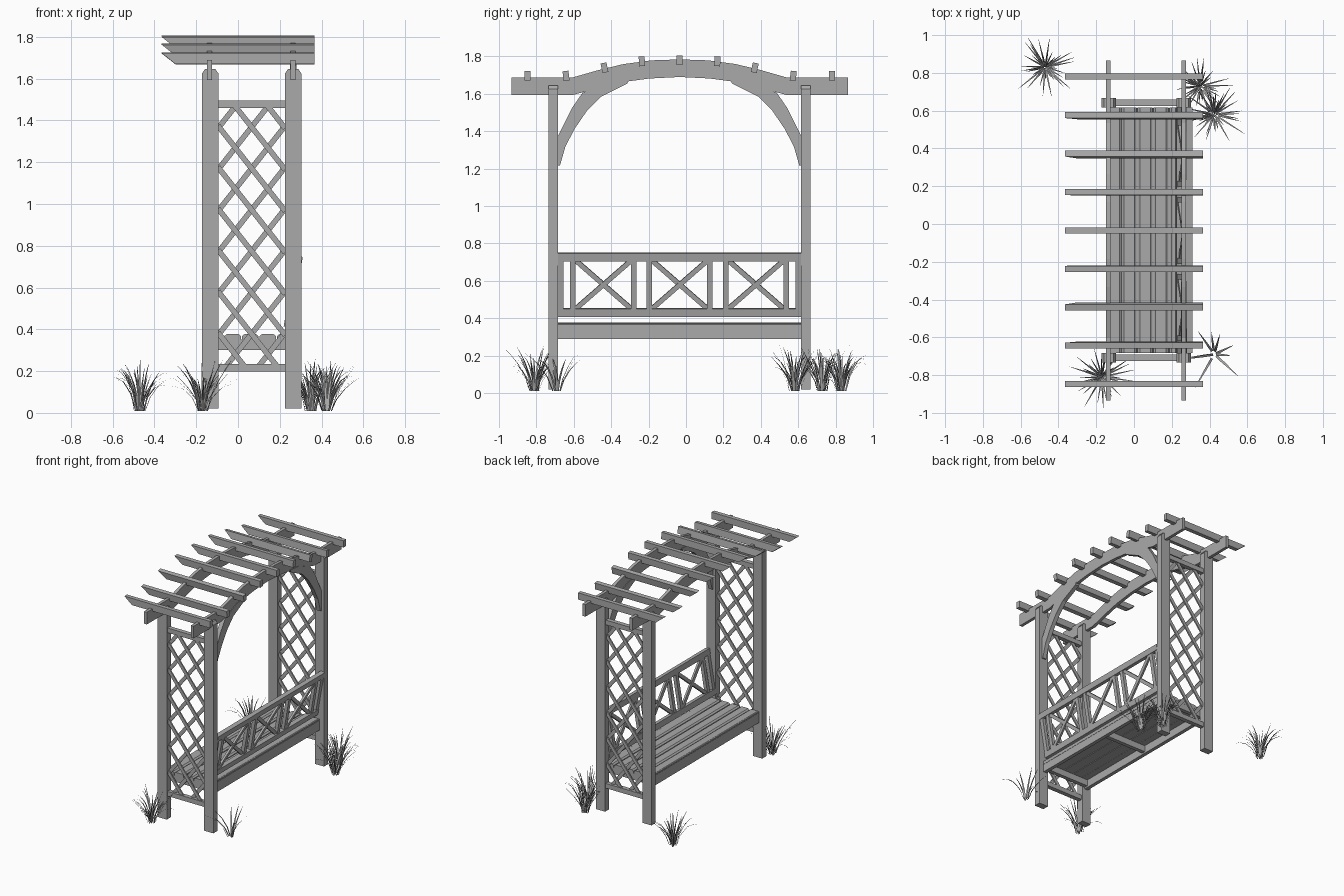
import bpy, bmesh, math, random
from mathutils import Matrix, Vector

if "Cube" in bpy.data.objects:
    bpy.data.objects.remove(bpy.data.objects["Cube"])
random.seed(4)
YC = -0.034            # middle of the arbour along its length
POST_Y = 0.675         # post distance from that middle
FRONT_X, BACK_X = -0.133, 0.264


def material(name, value):
    mat = bpy.data.materials.new(name)
    mat.use_nodes = True
    mat.diffuse_color = (value, value, value, 1)
    mat.node_tree.nodes["Principled BSDF"].inputs["Base Color"].default_value = (value, value, value, 1)
    return mat


WOOD = material("grey wood", 0.4)
GRASS = material("grey grass", 0.4)


def finish(name, bm, mat=WOOD):
    bmesh.ops.recalc_face_normals(bm, faces=bm.faces)
    mesh = bpy.data.meshes.new(name)
    bm.to_mesh(mesh)
    bm.free()
    mesh.materials.append(mat)
    obj = bpy.data.objects.new(name, mesh)
    bpy.context.collection.objects.link(obj)
    return obj


def box(bm, centre, size, axis="Y", angle=0.0):
    m = Matrix.Translation(centre) @ Matrix.Rotation(angle, 4, axis) @ Matrix.Diagonal((*size, 1))
    bmesh.ops.create_cube(bm, size=1, matrix=m)


def prism(bm, points, axis, lo, hi):
    """Extrude a profile along x (points are y, z) or along y (points are x, z)."""
    place = (lambda a, b, t: (t, a, b)) if axis == "X" else (lambda a, b, t: (a, t, b))
    low = [bm.verts.new(place(a, b, lo)) for a, b in points]
    high = [bm.verts.new(place(a, b, hi)) for a, b in points]
    bm.faces.new(low)
    bm.faces.new(high[::-1])
    for i in range(len(points)):
        j = (i + 1) % len(points)
        bm.faces.new((low[i], low[j], high[j], high[i]))


# Corner posts with chamfered tops
for side, x in (("front", FRONT_X), ("back", BACK_X)):
    for end, s in (("near", -1), ("far", 1)):
        bm = bmesh.new()
        y = YC + s * POST_Y
        w, c = 0.039, 0.014
        prism(bm, [(x - w, 0.02), (x + w, 0.02), (x + w, 1.625), (x + w - c, 1.645),
                   (x - w + c, 1.645), (x - w, 1.625)], "Y", y - 0.025, y + 0.025)
        finish(f"{side}_{end}_post", bm)

# Arched beams
top_half = [(0.9, 1.688), (0.57, 1.688), (0.43, 1.728), (0.3, 1.759), (0.15, 1.779)]
low_half = [(0.16, 1.682), (0.31, 1.662), (0.45, 1.628), (0.57, 1.594), (0.9, 1.594)]
outline = ([(YC - y, z) for y, z in top_half] + [(YC, 1.784)]
           + [(YC + y, z) for y, z in reversed(top_half)]
           + [(YC + y, z) for y, z in reversed(low_half)] + [(YC, 1.69)]
           + [(YC - y, z) for y, z in low_half])
for side, x in (("front", FRONT_X - 0.004), ("back", BACK_X)):
    bm = bmesh.new()
    prism(bm, outline, "X", x - 0.012, x + 0.012)
    finish(f"{side}_arched_beam", bm)

# Curved braces under the back beam
brace = [(0.65, 1.375), (0.575, 1.525), (0.52, 1.605), (0.38, 1.665), (0.27, 1.675),
         (0.28, 1.655), (0.42, 1.585), (0.495, 1.51), (0.56, 1.415), (0.61, 1.32), (0.64, 1.216), (0.65, 1.216)]
for end, s in (("near", -1), ("far", 1)):
    bm = bmesh.new()
    prism(bm, [(YC + s * y, z) for y, z in brace], "X", BACK_X - 0.016, BACK_X + 0.016)
    finish(f"{end}_brace", bm)

# Rafters with a slanted front end, tilted to follow the arch
tops = [1.805, 1.8, 1.765, 1.722, 1.722]
tilts = [0, 0.06, 0.2, 0.12, 0]
for i in range(-4, 5):
    bm = bmesh.new()
    prism(bm, [(-0.365, 0), (0.365, 0), (0.365, -0.052), (-0.3, -0.052)], "Y", -0.016, 0.016)
    tilt = math.copysign(tilts[abs(i)], -i)
    bm.transform(Matrix.Translation((0, YC + i * 0.2035, tops[abs(i)])) @ Matrix.Rotation(tilt, 4, "X"))
    finish(f"rafter_{i + 5}", bm)

# Lattice side panels: two rails and two layers of crossing strips
X0, X1, Z0, Z1 = -0.096, 0.226, 0.215, 1.48
SLOPE = 1.27
for end, s in (("near", -1), ("far", 1)):
    bm = bmesh.new()
    y = YC + s * POST_Y
    for z in (Z0 + 0.002, Z1 - 0.002):
        box(bm, ((X0 + X1) / 2, y, z), (X1 - X0, 0.034, 0.036))
    for d in (-1, 1):
        for k in range(-2, 10):
            # Line z = c + d * SLOPE * (x - middle), clipped to the panel
            c, mid = 0.18 + k * 0.198, (X0 + X1) / 2
            xa, xb = sorted((mid + d * (Z0 - c) / SLOPE, mid + d * (Z1 - c) / SLOPE))
            xa, xb = max(xa, X0), min(xb, X1)
            if xb - xa < 0.03:
                continue
            xm = (xa + xb) / 2
            box(bm, (xm, y + d * 0.005, c + d * SLOPE * (xm - mid)),
                ((xb - xa) * math.hypot(1, SLOPE), 0.01, 0.026), "Y", -d * math.atan(SLOPE))
    finish(f"{end}_lattice", bm)

# Seat slats with rounded tops
Y0, Y1 = YC - 0.65, YC + 0.65
bm = bmesh.new()
for i in range(5):
    x, w = -0.145 + i * 0.084 - (0.004 if i else 0), 0.079
    prism(bm, [(x, 0.35), (x + w, 0.35), (x + w, 0.368), (x + w * 0.85, 0.377),
               (x + w * 0.15, 0.377), (x, 0.368)], "Y", Y0, Y1)
finish("seat_slats", bm)

# Seat frame
bm = bmesh.new()
for x in (-0.13, 0.25):
    box(bm, (x, YC, 0.333), (0.028, Y1 - Y0, 0.086))
for y in (Y0 + 0.016, YC, Y1 - 0.016):
    box(bm, (0.06, y, 0.327), (0.36, 0.03, 0.05))
finish("seat_frame", bm)

# Leaning backrest, built upright about its foot and then tilted
bm = bmesh.new()
HEIGHT = 0.345
for z in (0.022, HEIGHT - 0.022):
    box(bm, (0, YC, z), (0.034, Y1 - Y0, 0.043))
for s in (-1, 1):
    for y in (0.635, 0.571, 0.246, 0.162):
        box(bm, (0, YC + s * y, HEIGHT / 2), (0.026, 0.03, HEIGHT - 0.06))
for y in (-0.408, 0, 0.408):
    for d in (-1, 1):
        box(bm, (d * 0.003, YC + y, HEIGHT / 2), (0.016, 0.40, 0.026), "X", d * math.atan2(0.265, 0.3))
bm.transform(Matrix.Translation((0.235, 0, 0.41)) @ Matrix.Rotation(0.17, 4, "Y"))
finish("backrest", bm)


# Grass clumps of tapering, arching blades
def clump(name, x, y, blades, reach, height, width):
    bm = bmesh.new()
    for i in range(blades):
        a = math.tau * (i + random.uniform(-0.3, 0.3)) / blades * 3
        out = Vector((math.cos(a), math.sin(a), 0))
        side = Vector((-out.y, out.x, 0))
        r, h = reach * random.uniform(0.3, 1), height * random.uniform(0.6, 1)
        droop = random.uniform(0.0, 0.35) * r / reach
        base = Vector((x, y, 0.01)) + out * random.uniform(0, 0.03)
        prev = None
        for t in (0, 0.3, 0.6, 0.85, 1):
            p = base + out * r * t ** 1.4 + Vector((0, 0, h * (t * (1 + droop) - 2 * droop * t ** 3)))
            w = width * (1 - t) * (0.6 + t) + 0.0006
            pair = [bm.verts.new(p - side * w), bm.verts.new(p + side * w)]
            if prev:
                bm.faces.new((prev[0], prev[1], pair[1], pair[0]))
            prev = pair
    finish(name, bm, GRASS)


clump("grass_front_far", -0.47, 0.83, 34, 0.165, 0.26, 0.006)
clump("grass_back_far", 0.35, 0.73, 34, 0.155, 0.26, 0.006)
clump("grass_back_side", 0.425, 0.58, 34, 0.165, 0.26, 0.006)
clump("grass_front_near", -0.17, -0.81, 34, 0.16, 0.26, 0.006)
clump("grass_back_near", 0.425, -0.69, 10, 0.2, 0.25, 0.009)
